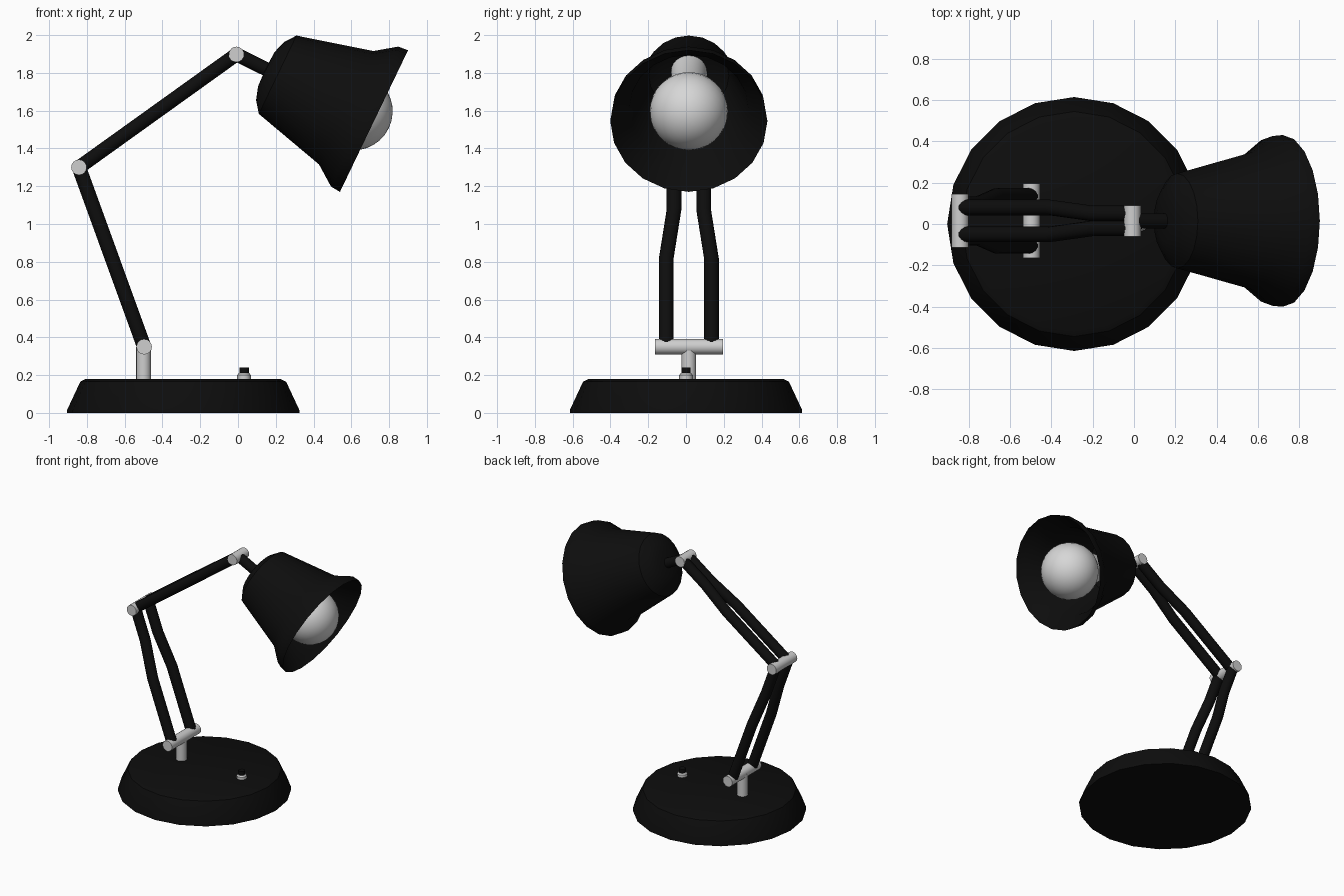
import bpy, bmesh, math
from mathutils import Vector

if "Cube" in bpy.data.objects:
    bpy.data.objects.remove(bpy.data.objects["Cube"])


def material(name, value):
    m = bpy.data.materials.new(name)
    m.diffuse_color = (value, value, value, 1)
    m.use_nodes = True
    m.node_tree.nodes["Principled BSDF"].inputs["Base Color"].default_value = m.diffuse_color
    return m


BLACK = material("black_paint", 0.004)
METAL = material("light_metal", 0.62)
GLASS = material("bulb_white", 0.68)
CY = 0.015  # sideways centre of the arm and shade


def finish(name, bm, mat, angle=35):
    bmesh.ops.remove_doubles(bm, verts=bm.verts, dist=1e-5)
    bmesh.ops.recalc_face_normals(bm, faces=bm.faces)
    me = bpy.data.meshes.new(name)
    bm.to_mesh(me)
    bm.free()
    me.materials.append(mat)
    ob = bpy.data.objects.new(name, me)
    bpy.context.collection.objects.link(ob)
    bpy.ops.object.select_all(action='DESELECT')
    ob.select_set(True)
    bpy.context.view_layer.objects.active = ob
    bpy.ops.object.shade_smooth_by_angle(angle=math.radians(angle))
    return ob


def bridge(bm, rings):
    """Skin consecutive vertex rings with quads."""
    n = len(rings[0])
    for a, b in zip(rings, rings[1:]):
        for i in range(n):
            j = (i + 1) % n
            bm.faces.new((a[i], a[j], b[j], b[i]))


def lathe(name, profile, origin, axis, mat, sides=20):
    """Revolve (distance along axis, radius) points around the axis."""
    axis = Vector(axis).normalized()
    u = Vector((0, 1, 0)) if abs(axis.y) < 0.9 else Vector((1, 0, 0))
    v = axis.cross(u)
    bm = bmesh.new()
    rings = []
    for s, r in profile:
        c = Vector(origin) + axis * s
        rings.append([bm.verts.new(c + (u * math.cos(t) + v * math.sin(t)) * r)
                      for t in (2 * math.pi * k / sides for k in range(sides))])
    bridge(bm, rings)
    for ring, (s, r) in ((rings[0], profile[0]), (rings[-1], profile[-1])):
        if r > 0:
            bm.faces.new(ring)
    bmesh.ops.dissolve_degenerate(bm, dist=1e-6, edges=bm.edges)
    return finish(name, bm, mat)


def rod(name, start, end, r, mat, sides=16):
    d = Vector(end) - Vector(start)
    return lathe(name, [(0, r), (d.length, r)], start, d, mat, sides)


def bent_tube(name, points, r, mat, sides=14):
    """Tube along a bent path that lies in a plane tilted about y."""
    pts = [Vector(p) for p in points]
    along = pts[-1] - pts[0]
    along.y = 0
    along.normalize()
    u = Vector((0, 1, 0))
    v = along.cross(u)
    bm = bmesh.new()
    rings = [[bm.verts.new(p + (u * math.cos(t) + v * math.sin(t)) * r)
              for t in (2 * math.pi * k / sides for k in range(sides))]
             for p in pts]
    bridge(bm, rings)
    bm.faces.new(rings[0])
    bm.faces.new(rings[-1])
    return finish(name, bm, mat)


# Base with sloped side and softened top edge
lathe("base", [(0, 0.615), (0.015, 0.615), (0.165, 0.545), (0.18, 0.515), (0.18, 0)],
      (-0.29, 0, 0), (0, 0, 1), BLACK)

# Switch on the base
lathe("switch_collar", [(0, 0.036), (0.022, 0.036), (0.032, 0.028)],
      (0.032, 0, 0.178), (0, 0, 1), METAL, 12)
lathe("switch_button", [(0, 0.025), (0.035, 0.025)],
      (0.032, 0, 0.205), (0, 0, 1), BLACK, 12)

# Post and the three hinge pins
LOW, MID, TOP = (-0.497, 0.35), (-0.842, 1.30), (-0.008, 1.898)
rod("post", (-0.5, CY, 0.17), (-0.5, CY, 0.35), 0.039, METAL)
for name, (x, z), half in (("lower_pin", LOW, 0.18), ("elbow_pin", MID, 0.13),
                           ("upper_pin", TOP, 0.075)):
    rod(name, (x, CY - half, z), (x, CY + half, z), 0.041, METAL)


# Paired arms: (fraction along the arm, sideways offset)
def arm_pair(name, a, b, steps, r):
    for side, label in ((-1, "right"), (1, "left")):
        path = [(a[0] + (b[0] - a[0]) * t, CY + side * off, a[1] + (b[1] - a[1]) * t)
                for t, off in steps]
        bent_tube(name + "_" + label, path, r, BLACK)


arm_pair("lower_arm", LOW, MID, [(0, 0.12), (0.49, 0.12), (0.76, 0.079), (1, 0.079)], 0.039)
arm_pair("upper_arm", MID, TOP, [(0, 0.065), (0.52, 0.065), (0.77, 0.036), (1, 0.036)], 0.038)

# Shade, bulb and fittings share one tilted axis, measured from the rim centre
RIM, AXIS = Vector((0.72, CY, 1.545)), Vector((0.901, 0, -0.433))
rod("shade_stem", (TOP[0], CY, TOP[1]), RIM - AXIS * 0.6, 0.037, BLACK)
lathe("shade", [(-0.637, 0), (-0.633, 0.10), (-0.611, 0.17), (-0.566, 0.23),
                (-0.163, 0.333), (-0.055, 0.411), (0, 0.416),
                (-0.05, 0.39), (-0.155, 0.315), (-0.555, 0.212), (-0.60, 0.14),
                (-0.61, 0)], RIM, AXIS, BLACK)
lathe("bulb_neck", [(-0.615, 0.095), (-0.40, 0.095), (-0.25, 0.14)],
      RIM, AXIS, GLASS, 24)
bulb = [(-0.12 - 0.207 * math.cos(math.pi * k / 16), 0.207 * math.sin(math.pi * k / 16))
        for k in range(17)]
bulb[0], bulb[-1] = (bulb[0][0], 0), (bulb[-1][0], 0)
lathe("bulb", bulb, RIM, AXIS, GLASS, 32)
